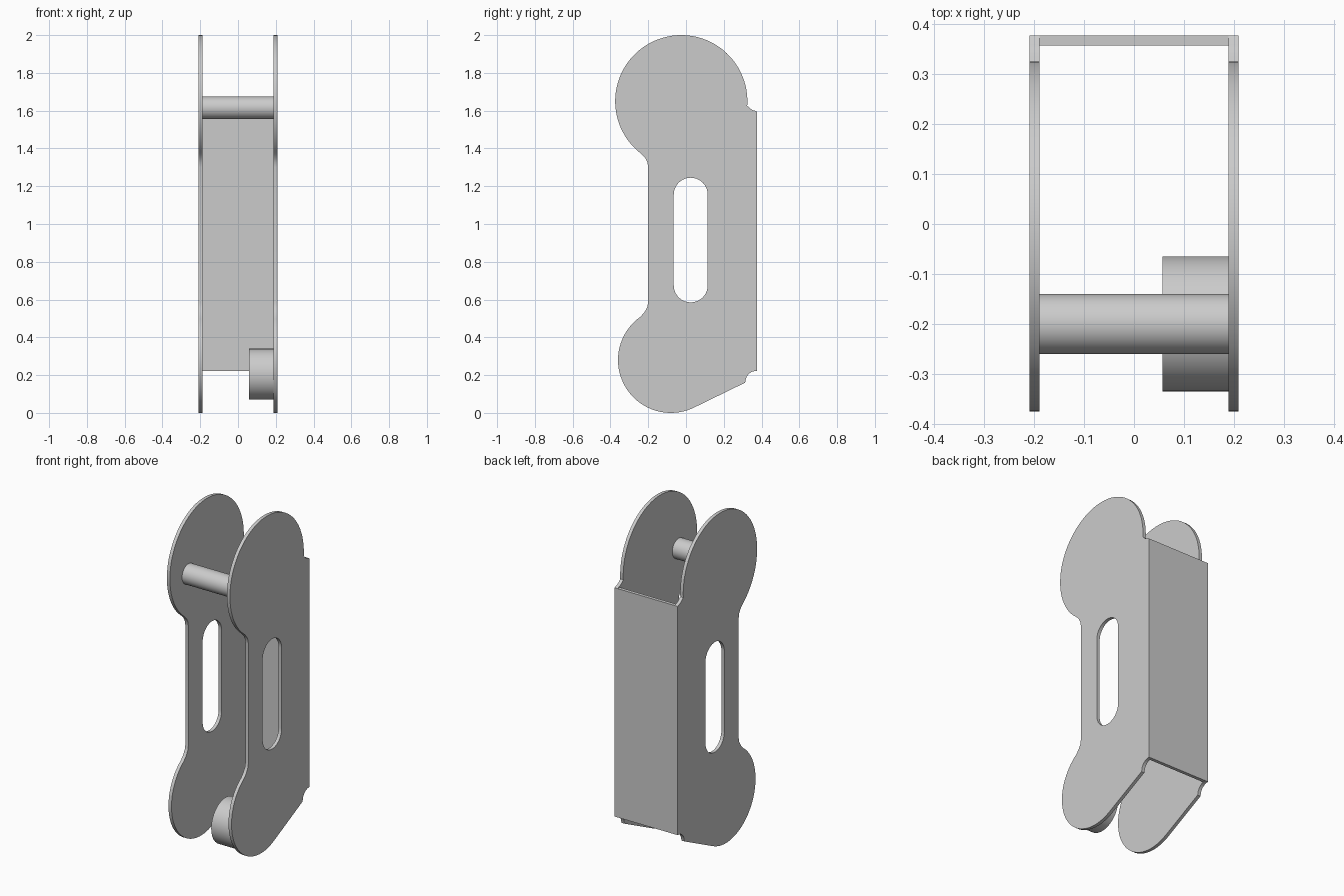
import bpy
import bmesh
from math import cos, sin, pi, radians
from mathutils import Matrix

cube = bpy.data.objects.get("Cube")
if cube:
    bpy.data.objects.remove(cube, do_unlink=True)

# Single bare-metal colour
metal = bpy.data.materials.new("light_grey_metal")
metal.use_nodes = True
GREY = (0.6, 0.6, 0.6, 1)
metal.diffuse_color = GREY
metal.node_tree.nodes["Principled BSDF"].inputs["Base Color"].default_value = GREY

INNER, THICK = 0.189, 0.02
BACK = 0.377


def add_object(name, bm):
    bmesh.ops.recalc_face_normals(bm, faces=bm.faces)
    mesh = bpy.data.meshes.new(name)
    bm.to_mesh(mesh)
    bm.free()
    mesh.materials.append(metal)
    obj = bpy.data.objects.new(name, mesh)
    bpy.context.collection.objects.link(obj)
    bpy.ops.object.select_all(action='DESELECT')
    obj.select_set(True)
    bpy.context.view_layer.objects.active = obj
    bpy.ops.object.shade_smooth_by_angle(angle=radians(35))
    return obj


def arc(cy, cz, r, start, end, n):
    """Points (y, z) along an arc, angles in degrees."""
    steps = [radians(start + (end - start) * i / n) for i in range(n + 1)]
    return [(cy + r * cos(a), cz + r * sin(a)) for a in steps]


# Side plate outline: upper disc, waist, lower disc, sloped foot, back notches
outline = arc(-0.025, 1.65, 0.35, -4, 233, 56)
outline += [(-0.216, 1.349), (-0.204, 1.326), (-0.2, 1.30)]
outline += [(-0.2, 0.585), (-0.205, 0.56), (-0.22, 0.533)]
outline += arc(-0.08, 0.28, 0.28, 125, 296, 42)
outline += [(0.313, 0.16)]
outline += arc(0.372, 0.165, 0.057, 175, 90, 8)
outline += [(BACK, 0.222), (BACK, 1.593)]
outline += arc(0.377, 1.655, 0.057, 270, 222, 5)[1:]
slot = arc(0.025, 1.155, 0.09, 0, 180, 20) + arc(0.025, 0.675, 0.09, 180, 360, 20)


def side_plate(name, x):
    curve = bpy.data.curves.new(name + "_profile", 'CURVE')
    curve.dimensions = '2D'
    curve.fill_mode = 'BOTH'
    curve.extrude = THICK / 2
    for points in (outline, slot):
        spline = curve.splines.new('POLY')
        spline.points.add(len(points) - 1)
        for p, (y, z) in zip(spline.points, points):
            p.co = (y, z, 0, 1)
        spline.use_cyclic_u = True
    helper = bpy.data.objects.new(name + "_profile", curve)
    bpy.context.collection.objects.link(helper)
    bpy.context.view_layer.update()
    depsgraph = bpy.context.evaluated_depsgraph_get()
    mesh = bpy.data.meshes.new_from_object(helper.evaluated_get(depsgraph))
    bm = bmesh.new()
    bm.from_mesh(mesh)
    bpy.data.objects.remove(helper, do_unlink=True)
    bpy.data.meshes.remove(mesh)
    bmesh.ops.remove_doubles(bm, verts=bm.verts, dist=0.0001)
    # Stand the profile up: local x, y, z become world y, z, x
    turn = Matrix(((0, 0, 1, x), (1, 0, 0, 0), (0, 1, 0, 0), (0, 0, 0, 1)))
    bmesh.ops.transform(bm, matrix=turn, verts=bm.verts)
    return add_object(name, bm)


def cylinder_x(name, x0, x1, y, z, r):
    bm = bmesh.new()
    place = Matrix.Translation(((x0 + x1) / 2, y, z)) @ Matrix.Rotation(pi / 2, 4, 'Y')
    bmesh.ops.create_cone(bm, cap_ends=True, segments=64, radius1=r, radius2=r,
                          depth=x1 - x0, matrix=place)
    return add_object(name, bm)


# Side plates
for label, side in (("left", 1), ("right", -1)):
    side_plate(label + "_side_plate", side * (INNER + THICK / 2))

# Back wall joining the plates
bm = bmesh.new()
place = Matrix.Translation((0, BACK - THICK / 2, (0.222 + 1.593) / 2))
size = Matrix.Diagonal((2 * INNER, THICK, 1.593 - 0.222, 1))
bmesh.ops.create_cube(bm, size=1, matrix=place @ size)
add_object("back_wall", bm)

# Upper cross pin and lower boss
cylinder_x("cross_pin", -INNER, INNER, -0.2, 1.615, 0.06)
cylinder_x("lower_boss", 0.057, INNER, -0.2, 0.205, 0.135)
